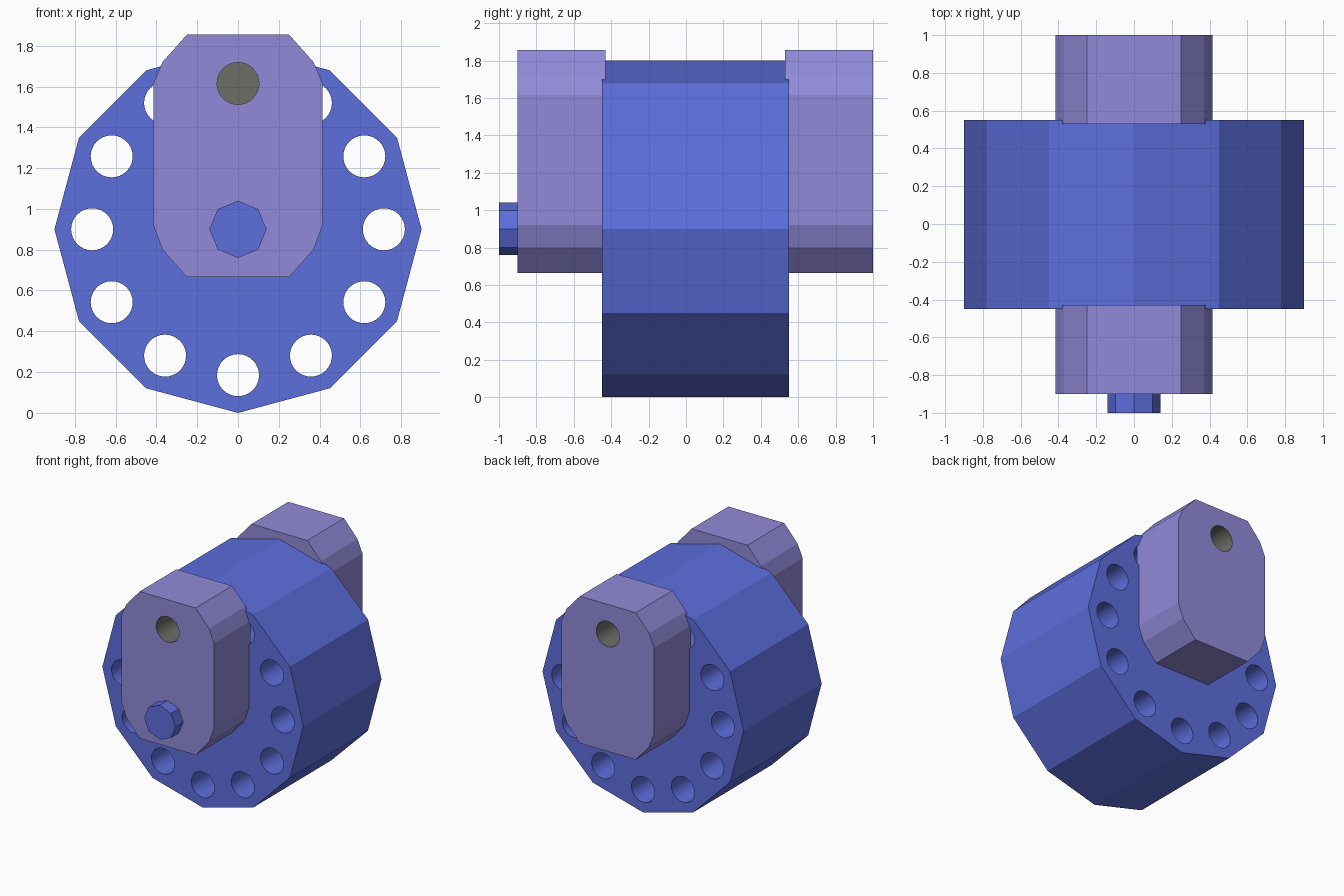
import bpy, bmesh, math
from mathutils import Matrix, Vector

if "Cube" in bpy.data.objects:
    bpy.data.objects.remove(bpy.data.objects["Cube"])


def material(name, rgb):
    m = bpy.data.materials.new(name)
    lin = [((c / 255 + 0.055) / 1.055) ** 2.4 for c in rgb]
    m.diffuse_color = (*lin, 1)
    m.use_nodes = True
    m.node_tree.nodes["Principled BSDF"].inputs["Base Color"].default_value = m.diffuse_color
    return m


BLUE = material("drum blue", (92, 110, 220))
PURPLE = material("plate purple", (145, 138, 217))
GREY = material("bore grey", (108, 108, 103))


def ring(n, radius, cx=0.0, cz=0.0):
    return [(cx + radius * math.sin(2 * math.pi * i / n),
             cz + radius * math.cos(2 * math.pi * i / n)) for i in range(n)]


def prism(name, profiles, y0, y1, mat):
    """Extrude one or more x-z outlines along y."""
    bm = bmesh.new()
    for pts in profiles:
        face = bm.faces.new([bm.verts.new((x, y0, z)) for x, z in pts])
        out = bmesh.ops.extrude_face_region(bm, geom=[face], use_keep_orig=True)
        verts = [v for v in out["geom"] if isinstance(v, bmesh.types.BMVert)]
        bmesh.ops.translate(bm, verts=verts, vec=(0, y1 - y0, 0))
    bmesh.ops.recalc_face_normals(bm, faces=bm.faces)
    me = bpy.data.meshes.new(name)
    bm.to_mesh(me)
    bm.free()
    me.materials.append(mat)
    ob = bpy.data.objects.new(name, me)
    bpy.context.collection.objects.link(ob)
    return ob


def cut(ob, cutter):
    """Subtract the cutter; the cut walls take the cutter's colour."""
    mod = ob.modifiers.new("holes", 'BOOLEAN')
    mod.operation = 'DIFFERENCE'
    mod.solver = 'EXACT'
    mod.material_mode = 'TRANSFER'
    mod.object = cutter
    cutter.hide_render = True
    dg = bpy.context.evaluated_depsgraph_get()
    mesh = bpy.data.meshes.new_from_object(ob.evaluated_get(dg))
    ob.modifiers.clear()
    ob.data = mesh
    bpy.data.objects.remove(cutter)


CENTRE_Z, HOLE_R, HOLE_RING = 0.9, 0.103, 0.715

# Twelve-sided drum with a ring of through holes
drum = prism("drum", [ring(12, 0.9, 0, CENTRE_Z)], -0.45, 0.55, BLUE)
holes = [ring(32, HOLE_R, x, z) for x, z in ring(12, HOLE_RING, 0, CENTRE_Z)]
cut(drum, prism("drum_cutter", holes, -0.7, 0.8, BLUE))

# Front and back plates, each with a blind grey bore
right = [(0.25, 1.855), (0.37, 1.72), (0.415, 1.615),
         (0.415, 0.92), (0.37, 0.80), (0.25, 0.665)]
outline = right + [(-x, z) for x, z in reversed(right)]
bore = [ring(32, HOLE_R, 0, CENTRE_Z + HOLE_RING)]
for name, y0, y1, b0, b1 in (("front_plate", -0.9, -0.43, -1.1, -0.5),
                             ("back_plate", 0.53, 1.0, 0.6, 1.2)):
    plate = prism(name, [outline], y0, y1, PURPLE)
    cut(plate, prism(name + "_cutter", bore, b0, b1, GREY))

# Octagonal axle end
prism("axle", [ring(8, 0.14, 0, CENTRE_Z)], -1.0, -0.85, BLUE)
